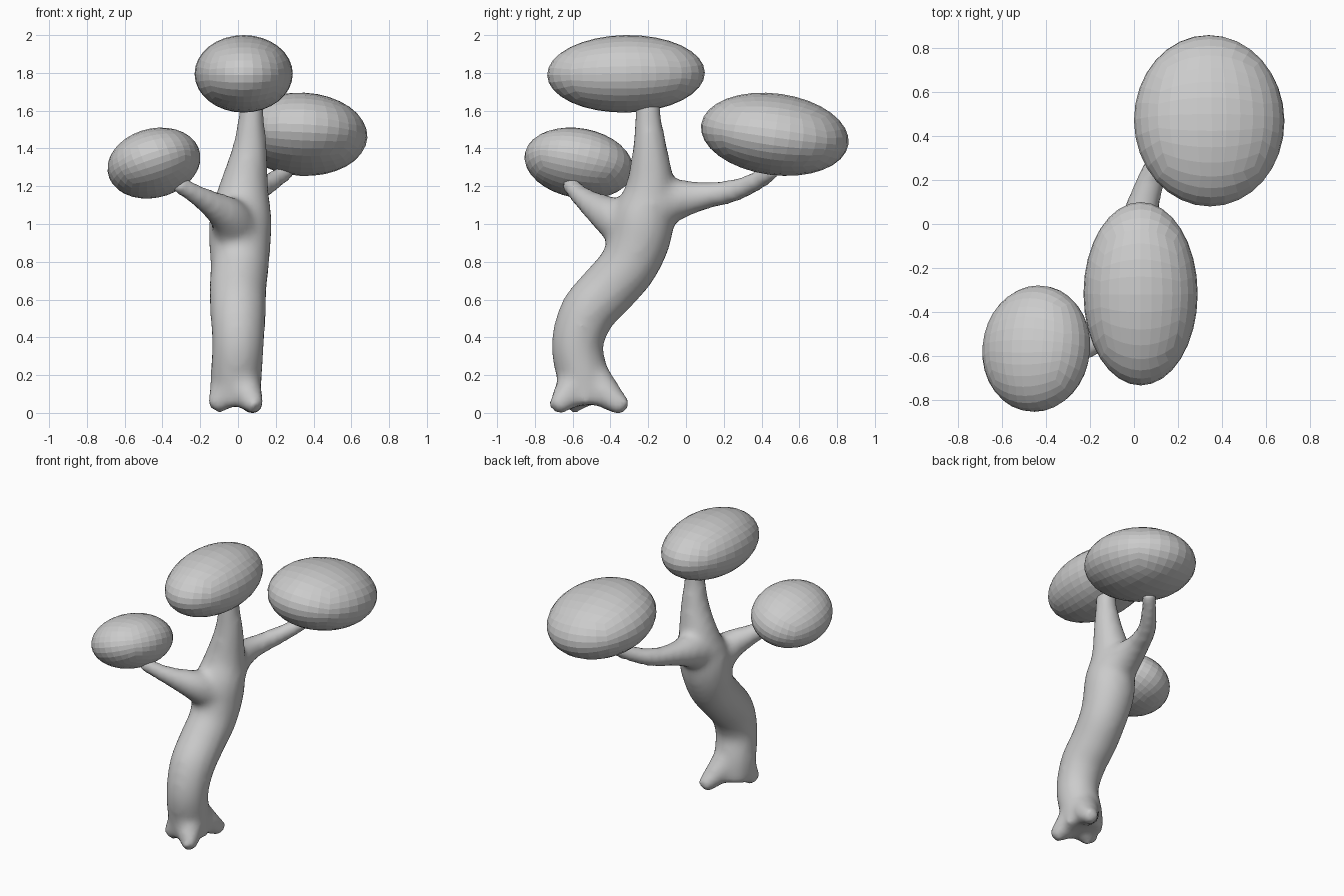
import bpy, bmesh, math
from mathutils import Vector, Euler

if "Cube" in bpy.data.objects:
    bpy.data.objects.remove(bpy.data.objects["Cube"])


def new_object(name, bm):
    bmesh.ops.recalc_face_normals(bm, faces=bm.faces)
    mesh = bpy.data.meshes.new(name)
    bm.to_mesh(mesh)
    bm.free()
    ob = bpy.data.objects.new(name, mesh)
    bpy.context.collection.objects.link(ob)
    return ob


def spline(points, steps=6):
    """Catmull-Rom resampling of (x, y, z, radius) points."""
    p = [Vector(q) for q in points]
    p = [p[0] * 2 - p[1]] + p + [p[-1] * 2 - p[-2]]
    out = []
    for a, b, c, d in zip(p, p[1:], p[2:], p[3:]):
        for i in range(steps):
            t = i / steps
            out.append(0.5 * (2 * b + (c - a) * t + (2 * a - 5 * b + 4 * c - d) * t * t
                              + (3 * b - a - 3 * c + d) * t ** 3))
    out.append(p[-2])
    return out


def tube(bm, points, sides=20):
    path = spline(points)
    rings = []
    for i, q in enumerate(path):
        tan = (path[min(i + 1, len(path) - 1)] - path[max(i - 1, 0)]).to_3d().normalized()
        side = Vector((1, 0.01, 0.02))
        u = (side - tan * side.dot(tan)).normalized()
        v = tan.cross(u)
        rings.append([bm.verts.new(q.to_3d() + q.w * (u * math.cos(k * math.tau / sides)
                                                     + v * math.sin(k * math.tau / sides)))
                      for k in range(sides)])
    for r, s in zip(rings, rings[1:]):
        for k in range(sides):
            n = (k + 1) % sides
            bm.faces.new((r[k], r[n], s[n], s[k]))
    bm.faces.new(rings[0][::-1])
    bm.faces.new(rings[-1])


def clump(name, lo, hi, tilt=(0, 0)):
    """Rounded leaf mass: a spherified cube, tilted and fitted to a box."""
    lo, hi = Vector(lo), Vector(hi)
    half = (hi - lo) / 2
    bm = bmesh.new()
    bmesh.ops.create_cube(bm, size=2)
    bmesh.ops.subdivide_edges(bm, edges=bm.edges[:], cuts=7, use_grid_fill=True)
    rot = Euler((math.radians(tilt[0]), math.radians(tilt[1]), 0)).to_matrix()
    for v in bm.verts:
        d = Vector([math.tan(c * math.pi / 4) for c in v.co]).normalized()
        v.co = rot @ (d * half)
    size = [max(abs(v.co[i]) for v in bm.verts) for i in range(3)]
    for v in bm.verts:
        v.co = Vector([v.co[i] * half[i] / size[i] for i in range(3)])
    ob = new_object(name, bm)
    ob.location = (lo + hi) / 2
    return ob


# Trunk, branches and roots, blended into one skin
bm = bmesh.new()
tube(bm, [(-0.01, -0.53, 0.06, 0.13), (-0.01, -0.545, 0.2, 0.137), (0, -0.575, 0.38, 0.138),
          (0, -0.52, 0.55, 0.148), (0, -0.405, 0.68, 0.152), (0.01, -0.305, 0.8, 0.155),
          (0.01, -0.25, 0.93, 0.165), (0.015, -0.225, 1.05, 0.165), (0.03, -0.19, 1.2, 0.135),
          (0.06, -0.19, 1.4, 0.096), (0.07, -0.2, 1.58, 0.07), (0.07, -0.2, 1.68, 0.065)])
# front branch
tube(bm, [(0, -0.27, 0.97, 0.14), (-0.05, -0.4, 1.06, 0.105), (-0.14, -0.5, 1.125, 0.072),
          (-0.23, -0.57, 1.18, 0.054), (-0.33, -0.62, 1.24, 0.048)])
# back branch
tube(bm, [(0.02, -0.17, 1.12, 0.15), (0.02, -0.04, 1.15, 0.108), (0.045, 0.1, 1.17, 0.075),
          (0.1, 0.25, 1.195, 0.062), (0.19, 0.38, 1.25, 0.052), (0.27, 0.47, 1.31, 0.046)])
# three root toes
for x, y in ((0.1, -0.695), (0.095, -0.32), (-0.13, -0.6)):
    cx, cy = -0.01, -0.54
    tube(bm, [(cx, cy, 0.27, 0.1), (cx + (x - cx) * 0.5, cy + (y - cy) * 0.5, 0.13, 0.085),
              (x, y, 0.04, 0.045)])
tree = new_object("trunk_and_branches", bm)

remesh = tree.modifiers.new("blend", 'REMESH')
remesh.mode = 'VOXEL'
remesh.voxel_size = 0.024
remesh.use_smooth_shade = True
smooth = tree.modifiers.new("soften", 'SMOOTH')
smooth.factor = 0.5
smooth.iterations = 8
bpy.context.view_layer.objects.active = tree
tree.select_set(True)
for m in ("blend", "soften"):
    bpy.ops.object.modifier_apply(modifier=m)
tree.location.z = -min(v.co.z for v in tree.data.vertices)

# Leaf clumps
clump("top_foliage", (-0.23, -0.735, 1.59), (0.29, 0.1, 2.0), (1, 0))
clump("back_foliage", (0.0, 0.08, 1.255), (0.685, 0.86, 1.695), (-8, 3))
clump("front_foliage", (-0.69, -0.855, 1.135), (-0.2, -0.28, 1.51), (-12, -20))
